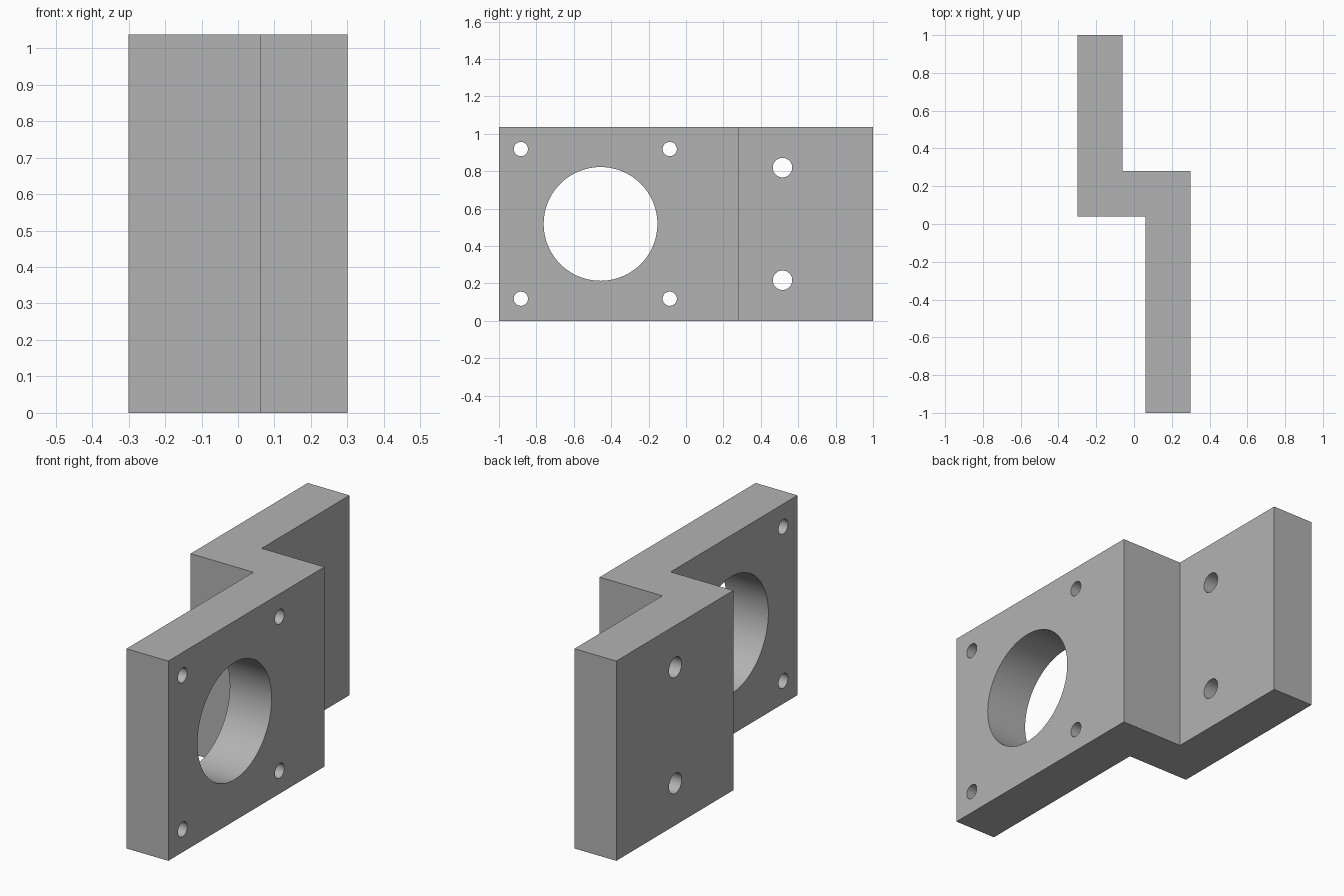
import bpy, bmesh, math
from mathutils import Matrix

cube = bpy.data.objects.get("Cube")
if cube:
    bpy.data.objects.remove(cube, do_unlink=True)

HEIGHT = 1.037


def add_object(name, bm):
    bmesh.ops.recalc_face_normals(bm, faces=bm.faces[:])
    mesh = bpy.data.meshes.new(name)
    bm.to_mesh(mesh)
    bm.free()
    obj = bpy.data.objects.new(name, mesh)
    bpy.context.collection.objects.link(obj)
    return obj


# Grey material
grey = bpy.data.materials.new("plain grey")
grey.use_nodes = True
colour = (0.45, 0.45, 0.45, 1)
grey.diffuse_color = colour
grey.node_tree.nodes["Principled BSDF"].inputs["Base Color"].default_value = colour

# Stepped bracket: plan profile extruded upwards
half_profile = [(-0.3, 1), (-0.3, 0.04), (0.06, 0.04), (0.06, -1),
                (0.3, -1), (0.3, 0.28), (-0.06, 0.28), (-0.06, 1)]
bm = bmesh.new()
base = bm.faces.new([bm.verts.new((x, y, 0)) for x, y in half_profile])
walls = bmesh.ops.extrude_face_region(bm, geom=[base])["geom"]
bmesh.ops.translate(bm, vec=(0, 0, HEIGHT),
                    verts=[v for v in walls if isinstance(v, bmesh.types.BMVert)])
bracket = add_object("stepped_bracket", bm)
bracket.data.materials.append(grey)

# Through holes along x: large bore, four small corner holes, two mounting holes
mid = HEIGHT / 2
holes = [(-0.457, mid, 0.304, 96)]
for side in (-1, 1):
    holes += [(y, mid + side * 0.4, 0.038, 48) for y in (-0.883, -0.087)]
    holes.append((0.516, mid + side * 0.301, 0.052, 48))

bm = bmesh.new()
for y, z, radius, sides in holes:
    bmesh.ops.create_cone(
        bm, cap_ends=True, segments=sides, radius1=radius, radius2=radius, depth=1,
        matrix=Matrix.Translation((0, y, z)) @ Matrix.Rotation(math.pi / 2, 4, 'Y'))
cutter = add_object("hole_cutter", bm)
cutter.data.materials.append(grey)
cutter.hide_render = True

# Cut the holes, then drop the helper
cut = bracket.modifiers.new("holes", 'BOOLEAN')
cut.operation = 'DIFFERENCE'
cut.solver = 'EXACT'
cut.object = cutter
bpy.ops.object.select_all(action='DESELECT')
bpy.context.view_layer.objects.active = bracket
bracket.select_set(True)
bpy.ops.object.modifier_apply(modifier=cut.name)
bpy.data.objects.remove(cutter, do_unlink=True)

# Smooth bores with crisp edges
bpy.ops.object.shade_smooth_by_angle(angle=math.radians(30))
